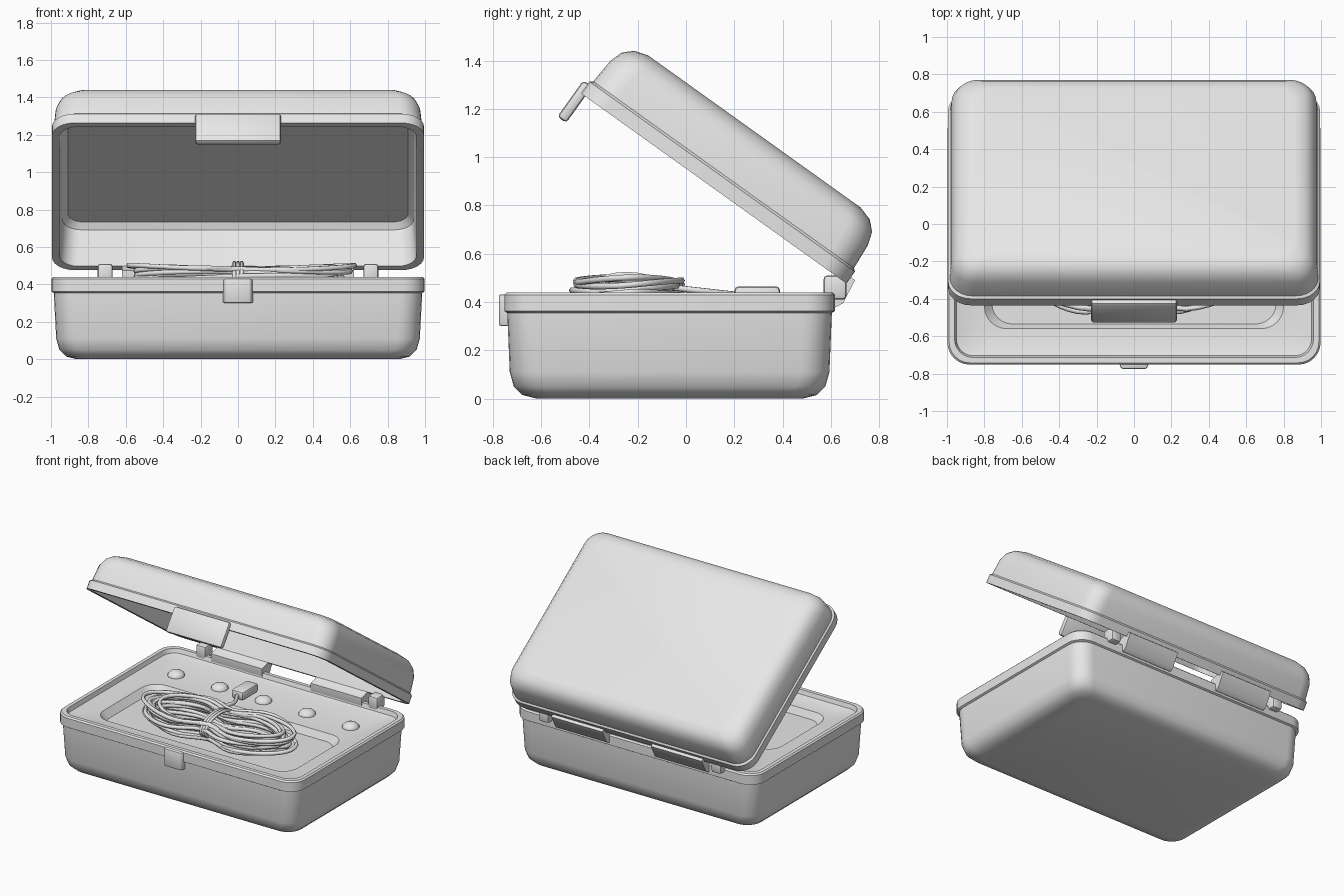
import bpy, bmesh, math, random
from mathutils import Matrix, Vector

random.seed(4)
cube = bpy.data.objects.get("Cube")
if cube:
    bpy.data.objects.remove(cube, do_unlink=True)

GREY = (0.8, 0.8, 0.8, 1.0)
mat = bpy.data.materials.new("light grey plastic")
mat.use_nodes = True
mat.diffuse_color = GREY
mat.node_tree.nodes["Principled BSDF"].inputs["Base Color"].default_value = GREY

# Lid frame: local z = 0 is the opening plane
LID = Matrix.Translation((0, 0.115, 0.87)) @ Matrix.Rotation(math.radians(-35.6), 4, 'X')


def add_object(name, mesh, matrix=None, angle=35):
    obj = bpy.data.objects.new(name, mesh)
    bpy.context.collection.objects.link(obj)
    mesh.materials.clear()
    mesh.materials.append(mat)
    if matrix:
        obj.matrix_world = matrix
    bpy.ops.object.select_all(action='DESELECT')
    obj.select_set(True)
    bpy.context.view_layer.objects.active = obj
    bpy.ops.object.shade_smooth_by_angle(angle=math.radians(angle))
    return obj


def from_bmesh(name, bm, matrix=None, angle=35):
    bmesh.ops.recalc_face_normals(bm, faces=bm.faces)
    mesh = bpy.data.meshes.new(name)
    bm.to_mesh(mesh)
    bm.free()
    return add_object(name, mesh, matrix, angle)


def rounded_ring(hx, hy, r, z, cy=0.0, steps=6):
    pts = []
    for k, (sx, sy) in enumerate(((1, 1), (-1, 1), (-1, -1), (1, -1))):
        for i in range(steps + 1):
            a = (k + i / steps) * math.pi / 2
            pts.append((sx * (hx - r) + r * math.cos(a),
                        cy + sy * (hy - r) + r * math.sin(a), z))
    return pts


def loft(name, rings, matrix=None):
    bm = bmesh.new()
    loops = [[bm.verts.new(p) for p in rounded_ring(*ring)] for ring in rings]
    n = len(loops[0])
    for a, b in zip(loops, loops[1:]):
        for i in range(n):
            j = (i + 1) % n
            bm.faces.new((a[i], a[j], b[j], b[i]))
    bm.faces.new(loops[0])
    bm.faces.new(loops[-1])
    return from_bmesh(name, bm, matrix)


def box(name, lo, hi, bevel=0.01, matrix=None, taper=1.0):
    """Bevelled box; taper narrows its front in x."""
    bm = bmesh.new()
    bmesh.ops.create_cube(bm, size=1)
    for v in bm.verts:
        v.co = Vector([(l + h) / 2 + c * (h - l) for l, h, c in zip(lo, hi, v.co)])
        if v.co.y < (lo[1] + hi[1]) / 2:
            v.co.x *= taper
    bmesh.ops.bevel(bm, geom=bm.edges[:], offset=bevel, segments=2,
                    profile=0.5, affect='EDGES')
    return from_bmesh(name, bm, matrix)


def prism(name, outline, x0, x1):
    """Extrude a (y, z) outline along x."""
    bm = bmesh.new()
    face = bm.faces.new([bm.verts.new((x0, y, z)) for y, z in outline])
    new = bmesh.ops.extrude_face_region(bm, geom=[face])["geom"]
    verts = [g for g in new if isinstance(g, bmesh.types.BMVert)]
    bmesh.ops.translate(bm, verts=verts, vec=(x1 - x0, 0, 0))
    return from_bmesh(name, bm)


def tubes(name, paths, radius, cyclic):
    """Round cables along lists of points, turned into a mesh."""
    curve = bpy.data.curves.new(name + " path", 'CURVE')
    curve.dimensions = '3D'
    curve.bevel_depth = radius
    curve.bevel_resolution = 1
    curve.use_fill_caps = True
    for path in paths:
        spline = curve.splines.new('POLY')
        spline.points.add(len(path) - 1)
        for p, co in zip(spline.points, path):
            p.co = (*co, 1)
        spline.use_cyclic_u = cyclic
    temp = bpy.data.objects.new(name + " path", curve)
    bpy.context.collection.objects.link(temp)
    dg = bpy.context.evaluated_depsgraph_get()
    mesh = bpy.data.meshes.new_from_object(temp.evaluated_get(dg))
    bpy.data.objects.remove(temp, do_unlink=True)
    return add_object(name, mesh, angle=80)


# Base tray: outer shell, rim, moulded insert and coil recess
BY = -0.068
loft("base_tray", [
    (0.86, 0.55, 0.09, 0.0, BY),
    (0.92, 0.61, 0.11, 0.015, BY),
    (0.955, 0.645, 0.12, 0.05, BY),
    (0.972, 0.662, 0.12, 0.11, BY),
    (0.985, 0.672, 0.12, 0.355, BY),
    (0.998, 0.684, 0.12, 0.362, BY),
    (0.998, 0.684, 0.12, 0.43, BY),
    (0.988, 0.674, 0.11, 0.44, BY),
    (0.96, 0.646, 0.1, 0.44, BY),
    (0.95, 0.636, 0.09, 0.41, BY),
    (0.90, 0.59, 0.09, 0.395, BY),
    (0.80, 0.345, 0.12, 0.39, -0.215),
    (0.76, 0.32, 0.11, 0.34, -0.215),
])

# Hollow lid, swung open
loft("lid", [
    (0.91, 0.59, 0.08, 0.255),
    (0.94, 0.62, 0.1, 0.225),
    (0.955, 0.64, 0.1, 0.0),
    (0.995, 0.676, 0.12, 0.0),
    (0.995, 0.676, 0.12, 0.06),
    (0.985, 0.664, 0.12, 0.07),
    (0.975, 0.656, 0.12, 0.18),
    (0.955, 0.638, 0.12, 0.235),
    (0.92, 0.60, 0.11, 0.272),
    (0.86, 0.54, 0.09, 0.29),
], LID)

# Latch on the lid and catch on the base
box("lid_latch", (-0.23, -0.70, -0.135), (0.23, -0.655, 0.05), 0.015, LID)
box("base_catch", (-0.085, -0.775, 0.30), (0.085, -0.73, 0.432), 0.01, taper=0.8)

# Hinge strips and knuckles, with a gap at the middle
strap = [(0.57, 0.42), (0.57, 0.475), (0.62, 0.49), (0.67, 0.515),
         (0.70, 0.49), (0.65, 0.395), (0.62, 0.378), (0.58, 0.39)]
for side, s in (("left", 1), ("right", -1)):
    prism(side + "_hinge_strip", strap, s * 0.2, s * 0.62)
    box(side + "_hinge_knuckle", (s * 0.71 - 0.04, 0.57, 0.41),
        (s * 0.71 + 0.04, 0.665, 0.51), 0.015)

# Row of moulded knobs behind the recess
for i in range(5):
    bm = bmesh.new()
    bmesh.ops.create_uvsphere(bm, u_segments=16, v_segments=8, radius=1)
    place = Matrix.Translation((0.36 * (i - 2), 0.3, 0.39)) @ Matrix.Diagonal((0.06, 0.06, 0.04, 1))
    from_bmesh("insert_knob", bm, place, 60)

# Cable bundle, pinched at the waist
loops = []
for k in range(18):
    rx, ry = random.uniform(0.49, 0.61), random.uniform(0.18, 0.26)
    z0 = 0.375 + 0.115 * k / 17
    cx, cy = random.uniform(-0.03, 0.03), random.uniform(-0.02, 0.02)
    ph = random.uniform(0, 6)
    path = []
    for i in range(56):
        t = i / 56 * math.tau
        x = rx * math.cos(t)
        pinch = 1 - 0.45 * math.exp(-(x / 0.16) ** 2)
        path.append((cx + x, -0.245 + cy + ry * math.sin(t) * pinch,
                     z0 + 0.012 * math.sin(2 * t + ph)))
    loops.append(path)
tubes("cable_coil", loops, 0.014, True)

# Ties around the waist
ties = [[(0.02 * k, -0.245 + 0.165 * math.cos(a), 0.435 + 0.08 * math.sin(a))
         for a in (i * math.tau / 24 for i in range(24))] for k in (-1, 0, 1)]
tubes("cable_tie", ties, 0.011, True)

# Loose cable end with its plug
tail = [(-0.12 + 0.04 * math.sin(4 * u), -0.06 + 0.27 * u, 0.46 - 0.03 * u)
        for u in (i / 12 for i in range(13))]
tubes("cable_tail", [tail], 0.014, False)
box("cable_plug", (-0.2, 0.2, 0.40), (-0.1, 0.39, 0.465), 0.018)
